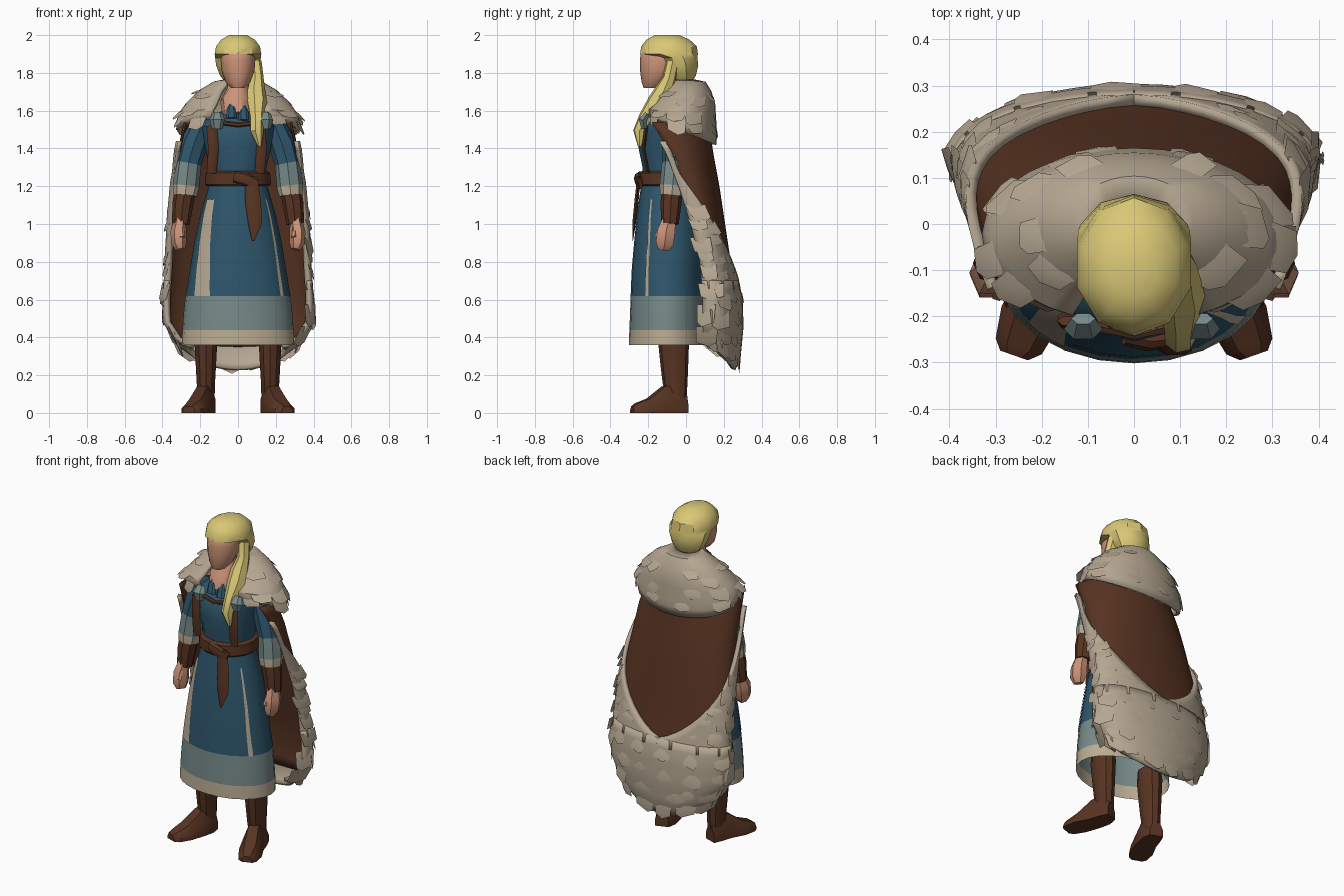
import bpy, bmesh, math, random
from mathutils import Vector as V

if "Cube" in bpy.data.objects:
    bpy.data.objects.remove(bpy.data.objects["Cube"])
random.seed(4)

def material(name, r, g, b):
    m = bpy.data.materials.new(name)
    m.diffuse_color = [((c / 255 + 0.055) / 1.055) ** 2.4 for c in (r, g, b)] + [1]
    m.use_nodes = True
    m.node_tree.nodes["Principled BSDF"].inputs["Base Color"].default_value = m.diffuse_color
    return m

FUR = material("fur", 182, 167, 146)
LEATHER = material("brown leather", 88, 52, 34)
BLUE = material("blue cloth", 46, 86, 108)
TEAL = material("grey teal trim", 118, 138, 136)
CREAM = material("cream linen", 186, 172, 148)
HAIR = material("blond hair", 218, 200, 118)
SKIN = material("skin", 205, 148, 120)

def build(name, verts, faces, mats, idx=None, smooth=True, thick=0):
    me = bpy.data.meshes.new(name)
    me.from_pydata([tuple(v) for v in verts], [], faces)
    for m in mats:
        me.materials.append(m)
    if idx:
        for p, i in zip(me.polygons, idx):
            p.material_index = i
    bm = bmesh.new()
    bm.from_mesh(me)
    bmesh.ops.recalc_face_normals(bm, faces=bm.faces)
    bm.to_mesh(me)
    bm.free()
    ob = bpy.data.objects.new(name, me)
    bpy.context.collection.objects.link(ob)
    if thick:
        s = ob.modifiers.new("thickness", 'SOLIDIFY')
        s.thickness, s.offset = thick, 0
    if smooth:
        bpy.context.view_layer.objects.active = ob
        ob.select_set(True)
        bpy.ops.object.shade_smooth_by_angle(angle=math.radians(35))
        ob.select_set(False)
    return ob

def rings(name, loops, mats, idx=None, caps=True, **kw):
    """Skin a list of closed loops; idx gives one material per band."""
    n = len(loops[0])
    faces, fi = [], []
    for i in range(len(loops) - 1):
        for j in range(n):
            k = (j + 1) % n
            faces.append((i * n + j, i * n + k, i * n + n + k, i * n + n + j))
            fi.append(idx[i] if idx else 0)
    if caps:
        faces += [tuple(range(n)), tuple(range((len(loops) - 1) * n, len(loops) * n))]
        fi += [fi[0], fi[-1]]
    return build(name, [v for l in loops for v in l], faces, mats, fi, **kw)

def stack(name, rows, mats, n=12, cx=0, **kw):
    """Horizontal ellipses: (z, centre y, radius x, radius y)."""
    loops = [[V((cx + rx * math.sin(2 * math.pi * j / n), cy - ry * math.cos(2 * math.pi * j / n), z))
              for j in range(n)] for z, cy, rx, ry in rows]
    return rings(name, loops, mats, **kw)

def tube(name, pts, mats, n=8, flat=1, **kw):
    """Tube along (x, y, z, radius) points."""
    c, loops = [V(p[:3]) for p in pts], []
    for i, p in enumerate(pts):
        d = (c[min(i + 1, len(c) - 1)] - c[max(i - 1, 0)]).normalized()
        s = d.cross(V((0, 1, 0))).normalized()
        f = d.cross(s)
        loops.append([c[i] + p[3] * (s * math.cos(2 * math.pi * j / n) + f * flat * math.sin(2 * math.pi * j / n))
                      for j in range(n)])
    return rings(name, loops, mats, **kw)

def sheet(name, fn, us, vs, mat, thick=0):
    verts = [fn(u, v) for v in vs for u in us]
    n = len(us)
    faces = [(i * n + j, i * n + j + 1, i * n + n + j + 1, i * n + n + j)
             for i in range(len(vs) - 1) for j in range(n - 1)]
    return build(name, verts, faces, [mat], thick=thick)

def tufts(name, fn, spots, size):
    """Loose pointed locks lying close on a fur surface."""
    verts, faces = [], []
    for u, v in spots:
        p = fn(u, v)
        s = (fn(u + .01, v) - p).normalized()
        d = (fn(u, v + .01) - p).normalized()
        if d.z > 0:
            d = -d
        n = s.cross(d).normalized()
        if n.dot(V((p.x, p.y + .05, .05))) < 0:
            n = -n
        w, h = size * random.uniform(.5, .8), size * random.uniform(.7, 1.1)
        k, lean = random.uniform(.011, .018), s * random.uniform(-.03, .03)
        b = len(verts)
        verts += [p - s * w, p + s * w, p + s * w * .9 + d * h + n * k * .8,
                  p + d * h * 1.25 + lean + n * k, p - s * w * .9 + d * h + n * k * .8, p + d * h * .5 + n * k]
        faces += [(b + i, b + (i + 1) % 5, b + 5) for i in range(5)]
    build(name, verts, faces, [FUR])

def lerp_rows(rows, z):
    for a, b in zip(rows, rows[1:]):
        if z >= b[0] or b is rows[-1]:
            f = (z - a[0]) / (b[0] - a[0])
            return [p + (q - p) * f for p, q in zip(a, b)]

# Cape surface: level, half width, side y, back y, side z
CAPE = [(1.52, .30, -.12, .135, 1.54), (1.36, .335, -.04, .16, 1.38), (1.2, .35, .02, .19, 1.2),
        (1.0, .368, .075, .22, 1.0), (.8, .376, .12, .25, .8), (.6, .39, .14, .288, .6),
        (.45, .386, .14, .292, .48), (.3, .325, .14, .278, .39), (.23, .245, .15, .25, .35)]

def cape(t, z, inset=0):
    _, rx, ys, yb, ze = lerp_rows(CAPE, z)
    a = math.radians(108 * t)
    c = math.cos(a)
    return V(((rx - inset) * math.sin(a), ys + (yb - inset - ys) * c, ze + (z - ze) * max(c, 0)))

def shield(z):
    return min(.93, max(0, (z - .7) / .62) ** .75 if z > .7 else 0)

def trim(side):
    return lambda s, z: cape(side * (shield(z) + (1.0 - shield(z)) * s), z)

sheet("cape_back", lambda t, z: cape(t * .97, z, .016), [i / 12 - 1 for i in range(25)],
      [1.52 - i * .0585 for i in range(21)], LEATHER, .006)
for side, tag in ((1, "left"), (-1, "right")):
    fn = trim(side)
    sheet("fur_trim_" + tag, fn, [i / 8 for i in range(9)],
          [1.42 - i * .05 for i in range(13)] + [.78, .75, .72, .70, .65], FUR, .024)
    spots = [((c + random.uniform(.3, .7)) / n, z + random.uniform(-.02, .02))
             for z, n in ((1.12, 1), (1.03, 2), (.94, 2), (.86, 3), (.78, 3))
             for c in range(n)]
    tufts("fur_trim_locks_" + tag, fn, spots, .075)
sheet("fur_hem", cape, [i / 12 - 1 for i in range(25)],
      [.70, .65, .6, .55, .5, .45, .4, .35, .3, .26, .23], FUR, .024)
tufts("fur_hem_locks", cape, [((c + random.uniform(.2, .8)) / 4 - 1, z + random.uniform(-.02, .02))
                              for z in (.67, .55, .43, .34) for c in range(8)], .09)

# Shoulder fur: level, half width, centre y, depth
COLLAR = [(1.755, .075, -.02, .065), (1.745, .125, .01, .088), (1.70, .2, 0, .125), (1.63, .27, -.018, .163),
          (1.55, .308, -.028, .178), (1.47, .32, -.025, .18), (1.42, .31, -.022, .172)]

def collar(t, z):
    _, rx, cy, ry = lerp_rows(COLLAR, z)
    a = math.radians(155 * t)
    drop = (z < 1.63) * (1.63 - z) * .35 * (1 - math.cos(a))
    return V((rx * math.sin(a), cy + ry * math.cos(a), z + drop))

sheet("shoulder_fur", collar, [i / 14 - 1 for i in range(29)],
      [1.755, 1.745, 1.70, 1.66, 1.63, 1.59, 1.55, 1.51, 1.47, 1.42], FUR, .02)
tufts("shoulder_locks", collar, [((j + random.uniform(.2, .8)) / 4 - 1, z + random.uniform(-.02, .02))
                                 for z in (1.69, 1.6, 1.51) for j in range(8)], .075)

# Dress with banded hem
SKIRT = [(1.22, -.09, .15, .145), (1.05, -.095, .2, .165), (.9, -.095, .232, .18), (.75, -.1, .256, .188),
         (.62, -.1, .278, .193), (.53, -.1, .288, .196), (.44, -.1, .294, .2), (.36, -.1, .298, .202)]
stack("dress_skirt", SKIRT, [BLUE, TEAL, CREAM], n=24, idx=[0, 0, 0, 0, 1, 1, 2], caps=False)
stack("dress_bodice", [(1.18, -.09, .15, .14), (1.3, -.09, .15, .14), (1.42, -.09, .18, .165),
                       (1.52, -.085, .2, .15), (1.57, -.08, .15, .12), (1.6, -.08, .08, .085)], [BLUE])

def slit(a_top, a_low):
    def fn(u, z):
        _, cy, rx, ry = lerp_rows(SKIRT, z)
        f = (1.13 - z) / .51
        a = math.radians(a_top[0] + (a_low[0] - a_top[0]) * f + u * (a_top[1] + (a_low[1] - a_top[1]) * f))
        return V(((rx + .004) * math.sin(a), cy - (ry + .004) * math.cos(a), z))
    return fn

steps = [1.13, 1.05, .98, .9, .82, .75, .68, .62]
sheet("skirt_slit_right", slit((-44, -22), (-32, -23)), [0, .33, .67, 1], steps, CREAM)
sheet("skirt_slit_left", slit((54, 3), (53, 7)), [0, 1], steps, CREAM)

# Belt, hanging end and chest fittings
stack("belt", [(1.2, -.09, .165, .155), (1.21, -.09, .175, .162), (1.27, -.09, .17, .16),
               (1.28, -.09, .155, .145)], [LEATHER], n=16)
tube("belt_knot", [(-.02, -.245, 1.25, .03), (.03, -.255, 1.24, .035), (.1, -.245, 1.21, .03)], [LEATHER], flat=.6)
tube("belt_end", [(.07, -.25, 1.25, .032), (.08, -.262, 1.12, .042), (.09, -.275, 1.0, .036),
                  (.08, -.282, .91, .006)], [LEATHER], n=6, flat=.3)
tube("chest_strap", [(-.11, -.215, 1.54, .013), (0, -.238, 1.525, .013), (.12, -.215, 1.54, .013)], [LEATHER], n=6)
for x, tag in ((.115, "left"), (-.14, "right")):
    tube("side_strap_" + tag, [(x, -.21, 1.52, .028), (x + .01, -.225, 1.4, .028), (x, -.2, 1.27, .026)],
         [LEATHER], n=6, flat=.4)
for x, tag in ((.145, "left"), (-.11, "right")):
    tube("clasp_" + tag, [(x, -.205, 1.585, .026), (x, -.228, 1.55, .042), (x, -.222, 1.505, .028)],
         [TEAL], n=6, flat=.6)

# Head, hair and neckline
tube("neck", [(0, -.09, 1.8, .05), (0, -.095, 1.71, .06), (-.01, -.115, 1.65, .085), (0, -.14, 1.57, .08)], [SKIN], n=10)
for x, z in ((-.035, 1.61), (.03, 1.6)):
    tube("neckline_cloth", [(x, -.19, z + .025, .012), (x, -.205, z, .024), (x, -.215, z - .05, .03)], [BLUE], n=6, flat=.5)
stack("face", [(1.72, -.18, .035, .045), (1.75, -.165, .065, .07), (1.81, -.143, .087, .1),
               (1.87, -.14, .092, .104), (1.9, -.14, .085, .1), (1.93, -.14, .07, .08)], [SKIN])
stack("hair", [(1.74, -.015, .06, .04), (1.785, -.02, .1, .072), (1.84, -.03, .122, .095),
               (1.88, -.045, .127, .105), (1.9, -.09, .13, .153), (1.94, -.09, .122, .147),
               (1.975, -.095, .095, .115), (2.0, -.1, .05, .065)], [HAIR], n=10)
tube("braid", [(.09, -.07, 1.86, .035), (.1, -.09, 1.77, .036), (.095, -.12, 1.7, .05), (.1, -.155, 1.64, .054),
               (.1, -.215, 1.56, .038), (.1, -.245, 1.49, .036), (.115, -.245, 1.41, .01)], [HAIR], n=7)

# Arms and boots, both sides
for s, tag in ((1, "left"), (-1, "right")):
    tube("sleeve_" + tag, [(s * .19, -.05, 1.53, .06), (s * .235, -.055, 1.42, .072), (s * .262, -.06, 1.32, .068),
                           (s * .275, -.07, 1.2, .07), (s * .28, -.075, 1.15, .062)],
         [BLUE, TEAL, CREAM], idx=[0, 0, 1, 2])
    tube("bracer_" + tag, [(s * .28, -.075, 1.18, .056), (s * .293, -.08, 1.1, .055),
                           (s * .303, -.085, 1.0, .046)], [LEATHER])
    tube("hand_" + tag, [(s * .307, -.09, 1.02, .032), (s * .315, -.105, .96, .042), (s * .313, -.113, .9, .042),
                         (s * .305, -.12, .865, .025)], [SKIN], n=6, flat=1.3)
    tube("thumb_" + tag, [(s * .3, -.13, .98, .014), (s * .295, -.155, .93, .014)], [SKIN], n=5)
    stack("boot_shaft_" + tag, [(.06, -.05, .048, .052), (.16, -.058, .051, .066), (.26, -.062, .057, .074),
                                (.35, -.065, .062, .08), (.37, -.065, .064, .082), (.45, -.07, .06, .075)],
          [LEATHER], n=10, cx=s * .17)
    foot = []
    for x, y, w, h in ((.165, .0, .037, .09), (.17, -.05, .052, .15), (.19, -.12, .055, .14),
                       (.225, -.2, .062, .075), (.25, -.265, .05, .05), (.26, -.285, .03, .035)):
        foot.append([V((s * (x + w * a), y - w * a * -.35, h * b))
                     for a, b in ((-1, 0), (1, 0), (1, .45), (.5, 1), (-.5, 1), (-1, .45))])
    rings("boot_foot_" + tag, foot, [LEATHER])
